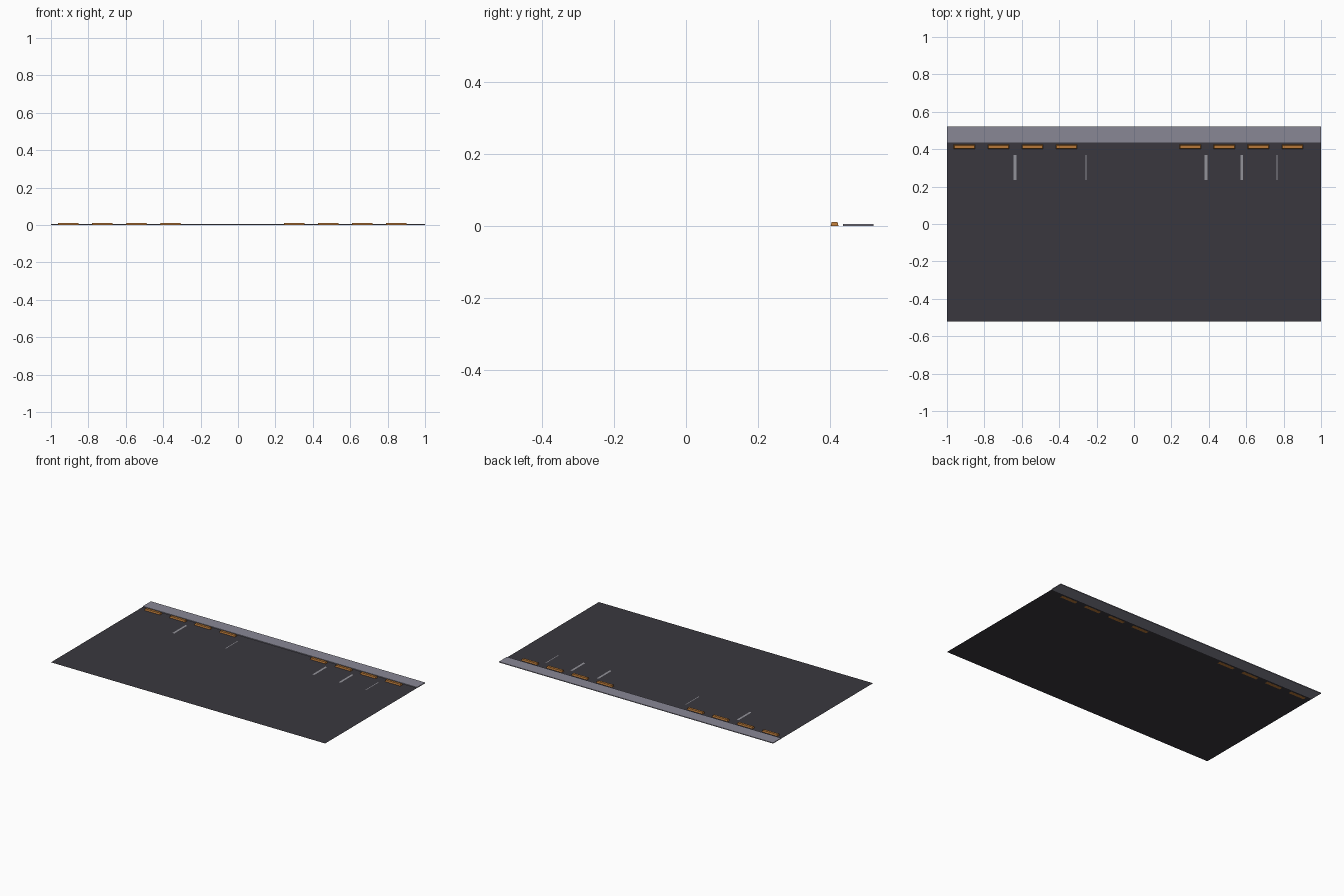
import bpy, bmesh

if "Cube" in bpy.data.objects:
    bpy.data.objects.remove(bpy.data.objects["Cube"])


def material(name, rgb):
    m = bpy.data.materials.new(name)
    m.diffuse_color = (*rgb, 1)
    m.use_nodes = True
    m.node_tree.nodes["Principled BSDF"].inputs["Base Color"].default_value = m.diffuse_color
    return m


ASPHALT = material("dark asphalt", (0.042, 0.039, 0.049))
CONCRETE = material("grey concrete", (0.25, 0.245, 0.30))
PAINT = material("pale line paint", (0.29, 0.29, 0.32))
ORANGE = material("orange stop", (0.48, 0.19, 0.04))


def add(name, verts, faces, mat):
    me = bpy.data.meshes.new(name)
    me.from_pydata(verts, [], faces)
    me.materials.append(mat)
    ob = bpy.data.objects.new(name, me)
    bpy.context.collection.objects.link(ob)
    return ob


def plate(name, x0, x1, y0, y1, z, mat):
    return add(name, [(x0, y0, z), (x1, y0, z), (x1, y1, z), (x0, y1, z)],
               [(0, 1, 2, 3)], mat)


def tapered_block(name, x0, x1, y0, y1, z0, z1, inset, mat):
    v = [(x0, y0, z0), (x1, y0, z0), (x1, y1, z0), (x0, y1, z0),
         (x0 + inset, y0 + inset, z1), (x1 - inset, y0 + inset, z1),
         (x1 - inset, y1 - inset, z1), (x0 + inset, y1 - inset, z1)]
    f = [(3, 2, 1, 0), (4, 5, 6, 7)]
    f += [(i, (i + 1) % 4, (i + 1) % 4 + 4, i + 4) for i in range(4)]
    return add(name, v, f, mat)


# Parking lot surface and raised pavement along the back
plate("parking_lot", -1, 1, -0.52, 0.437, 0.0004, ASPHALT)
tapered_block("pavement", -1, 1, 0.437, 0.521, 0, 0.005, 0, CONCRETE)

# Two rows of four wheel stops
for start in (-0.907, 0.301):
    for i in range(4):
        x = start + i * 0.182
        tapered_block("wheel_stop", x - 0.057, x + 0.057, 0.402, 0.424,
                      0, 0.011, 0.003, ORANGE)

# Painted bay lines: (x, width)
for x, w in ((-0.636, 0.014), (-0.257, 0.005), (0.385, 0.014),
             (0.577, 0.014), (0.765, 0.005)):
    plate("bay_line", x - w / 2, x + w / 2, 0.235, 0.37, 0.0012, PAINT)
